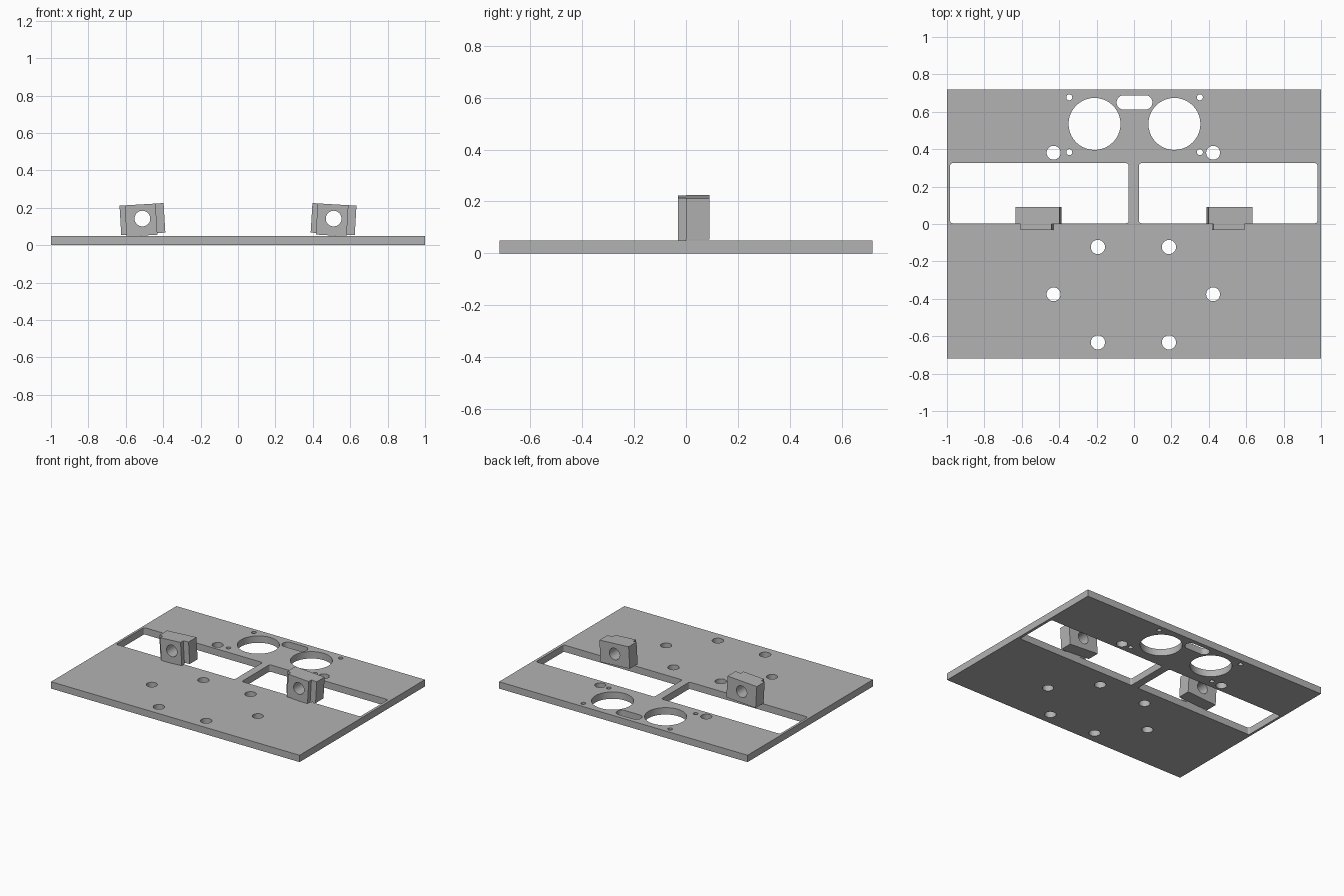
import bpy, bmesh
from math import sin, cos, pi, radians

if "Cube" in bpy.data.objects:
    bpy.data.objects.remove(bpy.data.objects["Cube"], do_unlink=True)

grey = bpy.data.materials.new("plain grey")
grey.use_nodes = True
colour = (0.45, 0.45, 0.45, 1)
grey.diffuse_color = colour
grey.node_tree.nodes["Principled BSDF"].inputs["Base Color"].default_value = colour


def circle(x, y, r, n=40):
    return [(x + r * cos(2 * pi * i / n), y + r * sin(2 * pi * i / n)) for i in range(n)]


def rect(x0, x1, y0, y1, r=0.0, n=10):
    if r == 0:
        return [(x0, y0), (x1, y0), (x1, y1), (x0, y1)]
    corners = [(x1 - r, y1 - r), (x0 + r, y1 - r), (x0 + r, y0 + r), (x1 - r, y0 + r)]
    return [(cx + r * cos(pi / 2 * (k + i / n)), cy + r * sin(pi / 2 * (k + i / n)))
            for k, (cx, cy) in enumerate(corners) for i in range(n + 1)]


def extruded(name, loops, depth, location, rotation=(0, 0, 0)):
    """Fill an outline with holes and extrude it evenly about its plane."""
    curve = bpy.data.curves.new(name, "CURVE")
    curve.dimensions = "2D"
    curve.fill_mode = "BOTH"
    curve.extrude = depth / 2
    for loop in loops:
        spline = curve.splines.new("POLY")
        spline.points.add(len(loop) - 1)
        for point, (x, y) in zip(spline.points, loop):
            point.co = (x, y, 0, 1)
        spline.use_cyclic_u = True
        spline.use_smooth = False
    source = bpy.data.objects.new(name + "_outline", curve)
    bpy.context.scene.collection.objects.link(source)
    bpy.context.view_layer.update()
    graph = bpy.context.evaluated_depsgraph_get()
    mesh = bpy.data.meshes.new_from_object(source.evaluated_get(graph))
    bpy.data.objects.remove(source, do_unlink=True)

    bm = bmesh.new()
    bm.from_mesh(mesh)
    bmesh.ops.remove_doubles(bm, verts=bm.verts, dist=0.0001)
    bmesh.ops.recalc_face_normals(bm, faces=bm.faces)
    bm.to_mesh(mesh)
    bm.free()
    mesh.materials.clear()
    mesh.materials.append(grey)
    obj = bpy.data.objects.new(name, mesh)
    obj.location, obj.rotation_euler = location, rotation
    bpy.context.scene.collection.objects.link(obj)
    bpy.ops.object.select_all(action="DESELECT")
    obj.select_set(True)
    bpy.context.view_layer.objects.active = obj
    bpy.ops.object.shade_smooth_by_angle(angle=radians(30))
    return obj


# Base plate: outline, two windows and a slot
loops = [rect(-1, 1, -0.72, 0.72),
         rect(-0.983, -0.03, 0.004, 0.325, 0.012),
         rect(0.027, 0.98, 0.004, 0.325, 0.012),
         rect(-0.093, 0.098, 0.612, 0.688, 0.037)]
# Round holes in left and right pairs: x, x, y, radius
for xa, xb, y, r in [(-0.211, 0.216, 0.535, 0.139),
                     (-0.346, 0.352, 0.677, 0.016),
                     (-0.346, 0.352, 0.384, 0.016),
                     (-0.43, 0.423, 0.381, 0.037),
                     (-0.43, 0.423, -0.376, 0.037),
                     (-0.193, 0.187, -0.123, 0.038),
                     (-0.193, 0.187, -0.633, 0.038)]:
    loops += [circle(xa, y, r), circle(xb, y, r)]
extruded("base_plate", loops, 0.05, (0, 0, 0.025))

# Tilted bracket blocks with a narrower front tab and a through hole
for side, sign in (("right", -1), ("left", 1)):
    turn = (pi / 2, sign * radians(3.4), 0)
    hole = circle(0, 0.003, 0.042)
    extruded(side + "_bracket_block", [rect(-0.118, 0.118, -0.079, 0.079), hole],
             0.091, (sign * 0.511, 0.0455, 0.139), turn)
    extruded(side + "_bracket_tab", [rect(-0.09, 0.075, -0.088, 0.079), hole],
             0.031, (sign * 0.511, -0.0155, 0.139), turn)
